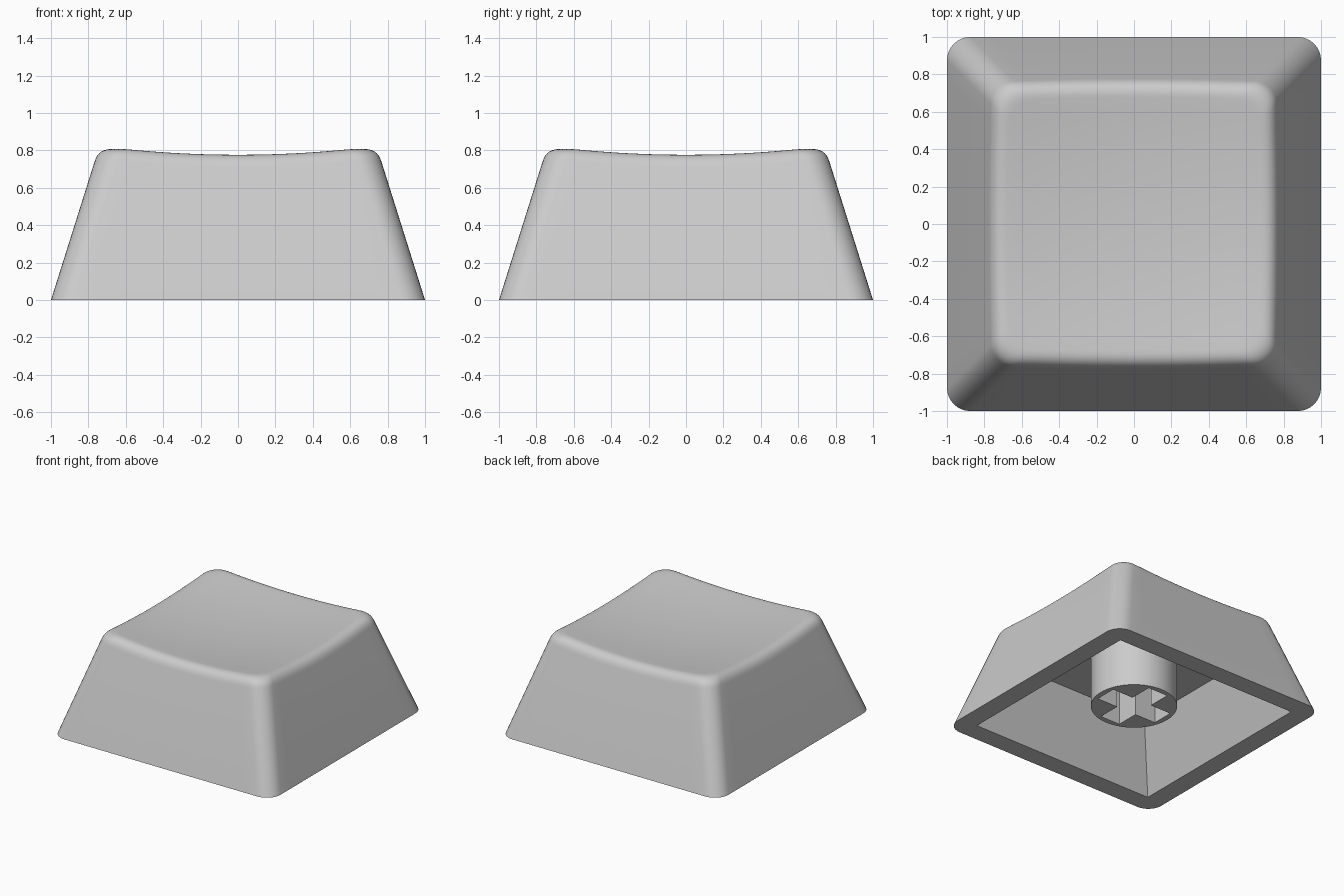
import bpy, bmesh, math
from mathutils import Vector

if "Cube" in bpy.data.objects:
    bpy.data.objects.remove(bpy.data.objects["Cube"])

SLOPE = 0.315          # inward lean of the outer walls
RADIUS = 0.125         # vertical corner rounding
FILLET = 0.075         # rounding of the top rim

plastic = bpy.data.materials.new("grey plastic")
plastic.diffuse_color = (0.6, 0.6, 0.6, 1)
plastic.use_nodes = True
plastic.node_tree.nodes["Principled BSDF"].inputs["Base Color"].default_value = plastic.diffuse_color


def outline(h, r=RADIUS, arc=8, run=16):
    """Rounded square of half width h, as (x, y) points counter-clockwise."""
    pts, c = [], h - r
    for q in range(4):
        side = [(c + r * math.cos(a), c + r * math.sin(a))
                for a in (math.pi / 2 * i / arc for i in range(arc + 1))]
        side += [(c - 2 * c * i / run, h) for i in range(1, run)]
        for x, y in side:
            for _ in range(q):
                x, y = -y, x
            pts.append((x, y))
    return pts


COUNT = len(outline(1))


def dish(x, y):
    """Height of the hollowed top."""
    return 0.735 + 0.088 * (x * x + y * y)


def wall(i, z):
    x, y = outline(1 - SLOPE * z)[i]
    return Vector((x, y, z))


def finish(bm, name):
    bmesh.ops.recalc_face_normals(bm, faces=bm.faces)
    mesh = bpy.data.meshes.new(name)
    bm.to_mesh(mesh)
    bm.free()
    obj = bpy.data.objects.new(name, mesh)
    bpy.context.collection.objects.link(obj)
    mesh.materials.append(plastic)
    return obj


def bridge(bm, a, b):
    n = len(a)
    for i in range(n):
        bm.faces.new((a[i], a[(i + 1) % n], b[(i + 1) % n], b[i]))


# Cap shell: outer walls, rounded rim and dished top
bm = bmesh.new()
columns = []
for i in range(COUNT):
    z = 0.78
    for _ in range(6):
        p = wall(i, z)
        z = dish(p.x, p.y)
    edge = wall(i, z)
    low = wall(i, z - FILLET)
    x, y = outline(1 - SLOPE * z - FILLET)[i]
    top = Vector((x, y, dish(x, y)))
    col = [wall(i, 0)]
    for k in range(9):
        t = k / 8
        col.append(low * (1 - t) ** 2 + edge * 2 * t * (1 - t) + top * t * t)
    for k in range(9, 0, -1):
        s = k / 10
        col.append(Vector((x * s, y * s, dish(x * s, y * s))))
    columns.append(col)
rings = [[bm.verts.new(c[k]) for c in columns] for k in range(len(columns[0]))]
for a, b in zip(rings, rings[1:]):
    bridge(bm, a, b)
centre = bm.verts.new((0, 0, dish(0, 0)))
for i in range(COUNT):
    bm.faces.new((rings[-1][i], rings[-1][(i + 1) % COUNT], centre))

# Square tapered cavity and flat bottom rim
corners = ((1, 1), (-1, 1), (-1, -1), (1, -1))
mouth = [bm.verts.new((x * 0.84, y * 0.84, 0)) for x, y in corners]
ceiling = [bm.verts.new((x * 0.64, y * 0.64, 0.51)) for x, y in corners]
bridge(bm, mouth, ceiling)
bm.faces.new(ceiling)
step = COUNT // 4
for q in range(4):
    start = q * step + 4                       # middle of each corner arc
    for k in range(step):
        a = rings[0][(start + k) % COUNT]
        b = rings[0][(start + k + 1) % COUNT]
        bm.faces.new((a, b, mouth[q if k < step // 2 else (q + 1) % 4]))
    mid = rings[0][(start + step // 2) % COUNT]
    bm.faces.new((mid, mouth[(q + 1) % 4], mouth[q]))
shell = finish(bm, "cap_shell")
bpy.context.view_layer.objects.active = shell
shell.select_set(True)
bpy.ops.object.shade_smooth_by_angle(angle=math.radians(30))

# Round stem under the ceiling
bm = bmesh.new()
low, high = ([bm.verts.new((0.325 * math.cos(a), 0.325 * math.sin(a), z))
              for a in (math.tau * i / 64 for i in range(64))] for z in (0.11, 0.53))
bridge(bm, low, high)
for f in bm.faces:
    f.smooth = True
bm.faces.new(low)
bm.faces.new(high)
stem = finish(bm, "stem")

# Cross-shaped socket cut into the stem
L, W = 0.28, 0.09
quarter = ((L, -W), (L, W), (W, W))
cross = []
for q in range(4):
    for x, y in quarter:
        for _ in range(q):
            x, y = -y, x
        cross.append((x, y))
bm = bmesh.new()
low, high = ([bm.verts.new((x, y, z)) for x, y in cross] for z in (0.0, 0.45))
bridge(bm, low, high)
bm.faces.new(low)
bm.faces.new(high)
cutter = finish(bm, "socket_cutter")
cutter.hide_render = True
cutter.hide_viewport = True
cut = stem.modifiers.new("socket", 'BOOLEAN')
cut.operation = 'DIFFERENCE'
cut.solver = 'EXACT'
cut.object = cutter
